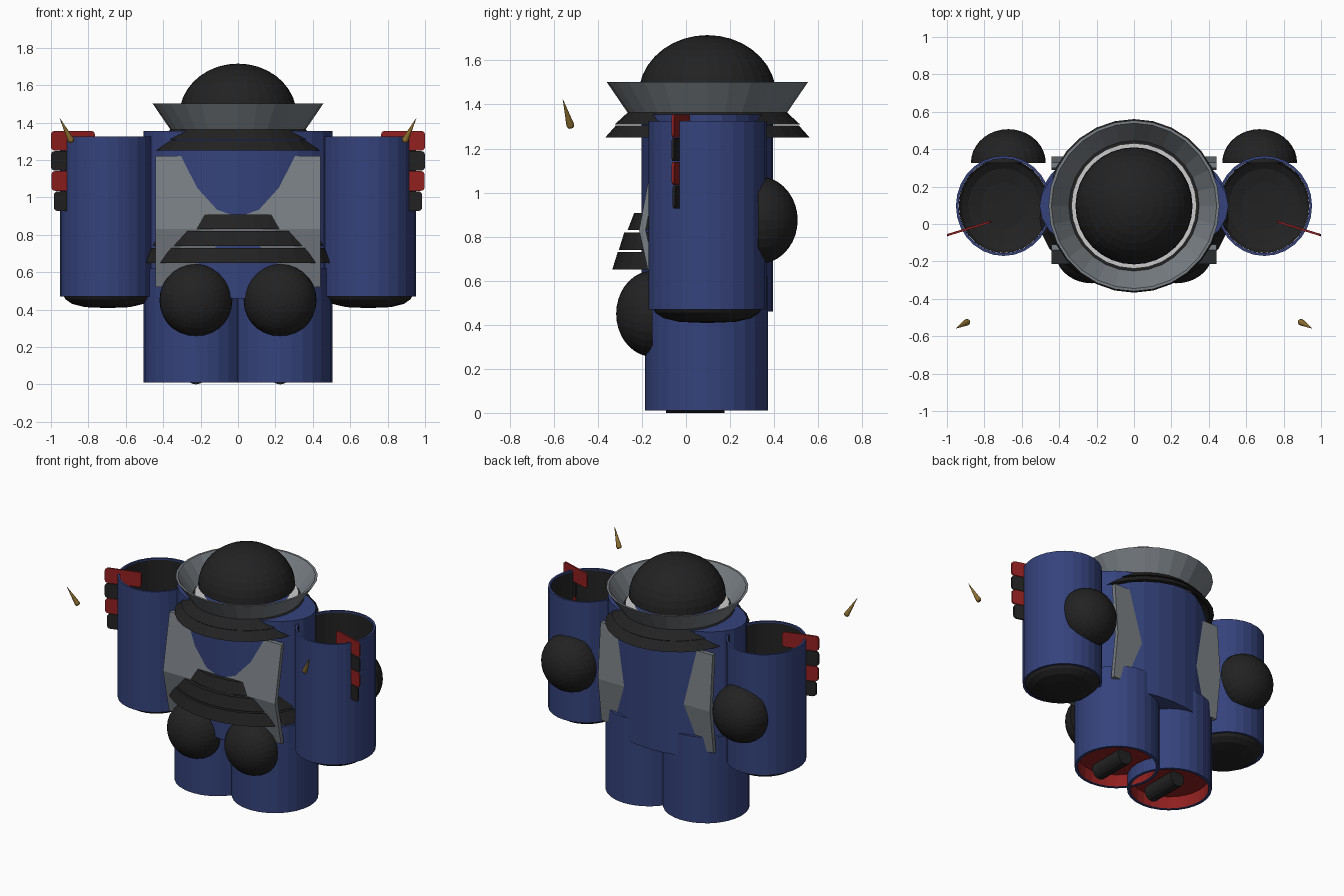
import bpy, bmesh, math
from mathutils import Vector, Matrix

if "Cube" in bpy.data.objects:
    bpy.data.objects.remove(bpy.data.objects["Cube"])

CY = 0.097  # y of the body axis


def mat(name, rgb):
    m = bpy.data.materials.new(name)
    m.diffuse_color = (*rgb, 1)
    m.use_nodes = True
    m.node_tree.nodes["Principled BSDF"].inputs["Base Color"].default_value = m.diffuse_color
    return m


BLUE = mat("blue", (0.035, 0.055, 0.2))
BLACK = mat("black", (0.016, 0.016, 0.017))
RED = mat("red", (0.28, 0.014, 0.014))
STEEL = mat("steel", (0.19, 0.21, 0.23))
GOLD = mat("gold", (0.27, 0.16, 0.03))
WHITE = mat("white", (0.9, 0.9, 0.9))


def finish(name, bm, material):
    bmesh.ops.remove_doubles(bm, verts=bm.verts, dist=1e-5)
    bmesh.ops.recalc_face_normals(bm, faces=bm.faces)
    me = bpy.data.meshes.new(name)
    bm.to_mesh(me)
    bm.free()
    me.materials.append(material)
    ob = bpy.data.objects.new(name, me)
    bpy.context.collection.objects.link(ob)
    return ob


def lathe(name, profile, material, loc=(0, 0, 0), sx=1, sy=1, n=28, rot=None, closed=False):
    """Spin (radius, height) points around z, scale, turn and place."""
    bm = bmesh.new()
    pts = profile + profile[:1] if closed else profile
    vs = [bm.verts.new((r, 0, z)) for r, z in pts]
    es = [bm.edges.new(p) for p in zip(vs, vs[1:])]
    bmesh.ops.spin(bm, geom=vs + es, axis=(0, 0, 1), cent=(0, 0, 0),
                   angle=2 * math.pi, steps=n, use_merge=True)
    m = Matrix.Translation(loc) @ (rot or Matrix()) @ Matrix.Diagonal((sx, sy, 1, 1))
    bmesh.ops.transform(bm, matrix=m, verts=bm.verts)
    return finish(name, bm, material)


def dome_profile(r, h, steps=9):
    a = [math.pi / 2 * i / steps for i in range(steps + 1)]
    return [(0, 0)] + [(r * math.cos(t), h * math.sin(t)) for t in a[:-1]] + [(0, h)]


def tube(r, z0, z1, wall):
    return [(r, z0), (r, z1), (r - wall, z1), (r - wall, z0)]


def band(r0, z0, r1, z1, t=0.015):
    return [(r0, z0), (r1, z1), (r1 - t, z1), (r0 - t, z0)]


def bent_plate(name, yz, t):
    """Flat strip bent along its height, t thick in y."""
    bm = bmesh.new()
    outline = yz + [(y + t, z) for y, z in reversed(yz)]
    f = bm.faces.new([bm.verts.new((-0.44, y, z)) for y, z in outline])
    g = bmesh.ops.extrude_face_region(bm, geom=[f])["geom"]
    bmesh.ops.translate(bm, vec=(0.88, 0, 0),
                        verts=[v for v in g if isinstance(v, bmesh.types.BMVert)])
    return finish(name, bm, STEEL)


def tab(name, side, x0, x1, z0, z1, material):
    """Thin plate with rounded corners, turned slightly around z."""
    bm = bmesh.new()
    c, out = 0.02, []
    for cx, cz, a0 in ((x1 - c, z1 - c, 0), (x0 + c, z1 - c, 90),
                       (x0 + c, z0 + c, 180), (x1 - c, z0 + c, 270)):
        for k in range(4):
            a = math.radians(a0 + 30 * k)
            out.append((cx + c * math.cos(a), cz + c * math.sin(a)))
    pos = lambda x: -0.06 + (1 - x) * 0.31
    f = bm.faces.new([bm.verts.new((side * x, pos(x) - 0.006, z)) for x, z in out])
    g = bmesh.ops.extrude_face_region(bm, geom=[f])["geom"]
    bmesh.ops.translate(bm, vec=(0, 0.012, 0),
                        verts=[v for v in g if isinstance(v, bmesh.types.BMVert)])
    return finish(name, bm, material)


# Head: dome, neck ring and flared collar
lathe("head_dome", dome_profile(0.313, 0.275), BLACK, (0, CY, 1.44), n=32)
lathe("neck_ring", tube(0.335, 1.37, 1.385, 0.06), WHITE, (0, CY, 0), closed=True)
lathe("collar", band(0.36, 1.36, 0.457, 1.502), STEEL, (0, CY, 0), closed=True)
lathe("upper_neck_band", band(0.42, 1.31, 0.36, 1.365, 0.03), BLACK, (0, CY, 0), closed=True)
lathe("lower_neck_band", band(0.464, 1.25, 0.415, 1.305, 0.03), BLACK, (0, CY, 0), closed=True)

# Oval torso with bent plates front and back
lathe("torso", [(0, 0.46), (1, 0.46), (1, 1.355), (0, 1.355)], BLUE,
      (0, CY, 0), 0.505, 0.298)
bent_plate("front_plate", [(-0.14, 1.22), (-0.213, 0.83), (-0.145, 0.52)], 0.03)
bent_plate("back_plate", [(0.30, 1.22), (0.33, 0.83), (0.29, 0.52)], 0.03)

# Belt of three flared oval bands
for i, (z0, z1, w0, w1, d0, d1) in enumerate((
        (0.65, 0.73, 0.505, 0.465, 0.365, 0.34),
        (0.74, 0.82, 0.465, 0.42, 0.335, 0.31),
        (0.83, 0.908, 0.40, 0.35, 0.295, 0.265))):
    k = d0 / w0
    lathe(f"belt_band_{i + 1}", band(w0, z0, d1 / k, z1, 0.04), BLACK,
          (0, 0.03, 0), 1, k, closed=True)

for side, tag in ((-1, "left"), (1, "right")):
    # Arm: open tube, dark liner with rounded bottom, pod on the back
    arm = (side * 0.697, CY, 0)
    lathe(f"{tag}_arm", tube(0.255, 0.47, 1.325, 0.014), BLUE, arm, 1, 1.05, closed=True)
    lathe(f"{tag}_arm_liner", [(0, 0.408), (0.12, 0.413), (0.19, 0.43), (0.225, 0.455),
                               (0.24, 0.48), (0.24, 1.315)], BLACK, arm, 1, 1.05)
    lathe(f"{tag}_arm_pod", dome_profile(0.2, 0.18), BLACK, (side * 0.672, 0.327, 0.875),
          rot=Matrix.Rotation(-math.pi / 2, 4, 'X'))

    # Leg: tube with red inside, horizontal pin, knee dome
    leg = (side * 0.225, CY - 0.003, 0)
    lathe(f"{tag}_leg", tube(0.279, 0.01, 0.62, 0.02), BLUE, leg, closed=True)
    lathe(f"{tag}_leg_inside", [(0.258, 0.012), (0.258, 0.1), (0, 0.1)], RED, leg)
    lathe(f"{tag}_foot_pin", [(0, -0.133), (0.058, -0.133), (0.058, 0.133), (0, 0.133)], BLACK,
          (side * 0.225, 0.042, 0.058), n=16, rot=Matrix.Rotation(math.pi / 2, 4, 'X'))
    lathe(f"{tag}_knee", dome_profile(0.195, 0.165), BLACK, (side * 0.225, -0.152, 0.45),
          rot=Matrix.Rotation(math.pi / 2, 4, 'X'))

    # Stack of red and black tabs on the outer arm
    for i, (x0, x1, z0, z1) in enumerate(((0.765, 1.0, 1.25, 1.355), (0.88, 1.0, 1.143, 1.247),
                                          (0.88, 0.998, 1.035, 1.14), (0.88, 0.985, 0.927, 1.032))):
        tab(f"{tag}_arm_tab_{i + 1}", side, x0, x1, z0, z1, BLACK if i % 2 else RED)

    # Floating spike
    a, b = Vector((side * 0.888, -0.522, 1.295)), Vector((side * 0.955, -0.56, 1.427))
    d = b - a
    lathe(f"{tag}_spike", [(0, 0), (0.014, 0.002), (0.018, 0.012), (0, d.length)], GOLD, a,
          n=12, rot=d.to_track_quat('Z', 'Y').to_matrix().to_4x4())
